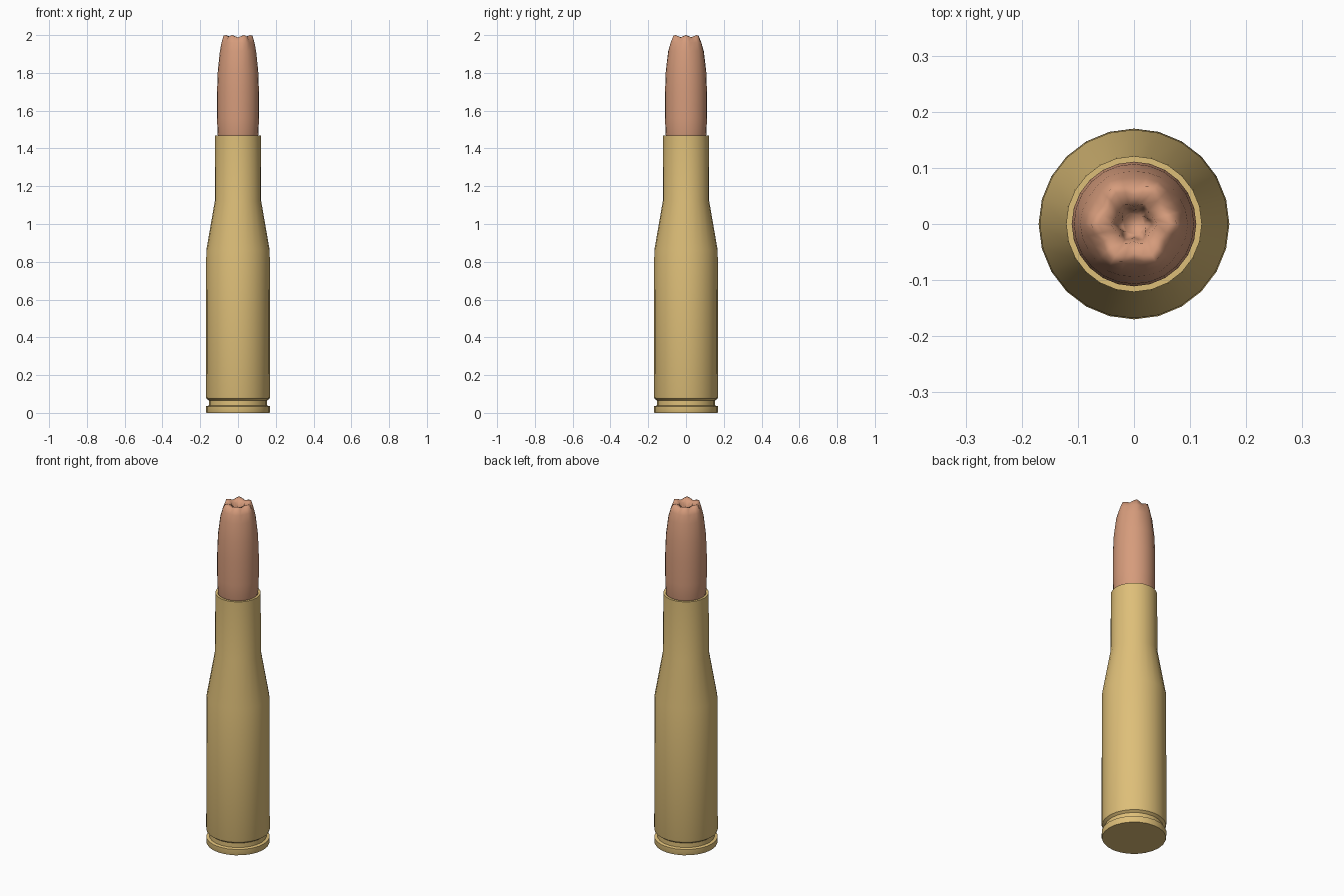
import bpy, bmesh, math

cube = bpy.data.objects.get("Cube")
if cube:
    bpy.data.objects.remove(cube, do_unlink=True)

SEGMENTS = 24


def make_material(name, colour):
    mat = bpy.data.materials.new(name)
    mat.use_nodes = True
    mat.diffuse_color = colour
    mat.node_tree.nodes["Principled BSDF"].inputs["Base Color"].default_value = colour
    return mat


def lathe(name, profile, material, sharp_angle):
    """Revolve rows of (radius, height, radial flute, height flute), capping both ends."""
    bm = bmesh.new()
    rings = []
    for radius, height, flute, wave in profile:
        ring = []
        for i in range(SEGMENTS):
            a = math.tau * i / SEGMENTS
            lobe = math.cos(6 * a)
            r = radius + flute * lobe
            ring.append(bm.verts.new((r * math.cos(a), r * math.sin(a), height + wave * lobe)))
        rings.append(ring)
    for low, high in zip(rings, rings[1:]):
        for i in range(SEGMENTS):
            j = (i + 1) % SEGMENTS
            bm.faces.new((low[i], low[j], high[j], high[i]))
    bm.faces.new(list(reversed(rings[0])))
    bm.faces.new(rings[-1])
    mesh = bpy.data.meshes.new(name)
    bm.to_mesh(mesh)
    bm.free()
    mesh.materials.append(material)
    obj = bpy.data.objects.new(name, mesh)
    bpy.context.collection.objects.link(obj)
    bpy.ops.object.select_all(action="DESELECT")
    obj.select_set(True)
    bpy.context.view_layer.objects.active = obj
    if sharp_angle is None:
        bpy.ops.object.shade_smooth()
    else:
        bpy.ops.object.shade_smooth_by_angle(angle=math.radians(sharp_angle))
    return obj


brass = make_material("brass", (0.73, 0.52, 0.19, 1))
copper = make_material("copper", (0.67, 0.33, 0.20, 1))

# Case: rim, extractor groove, body, shoulder, neck and mouth
case_profile = [
    (0.167, 0), (0.169, 0.006), (0.169, 0.035), (0.153, 0.039), (0.153, 0.065),
    (0.167, 0.075), (0.17, 0.085), (0.168, 0.86), (0.123, 1.12), (0.121, 1.468),
    (0.108, 1.468), (0.106, 1.44),
]
lathe("case", [(r, z, 0, 0) for r, z in case_profile], brass, 35)

# Projectile: rounded body closing to a six-lobed hollow tip
bullet_profile = [
    (0.102, 1.45, 0, 0), (0.108, 1.475, 0, 0), (0.111, 1.56, 0, 0),
    (0.111, 1.7, 0, 0), (0.107, 1.81, 0, 0), (0.095, 1.915, 0.001, 0),
    (0.084, 1.96, 0.003, 0), (0.070, 1.992, 0.007, 0.005),
    (0.058, 1.994, 0.006, 0.006), (0.036, 1.986, 0.005, 0.005),
    (0.028, 1.95, 0.004, 0), (0.02, 1.9, 0, 0),
]
lathe("projectile", bullet_profile, copper, None)
